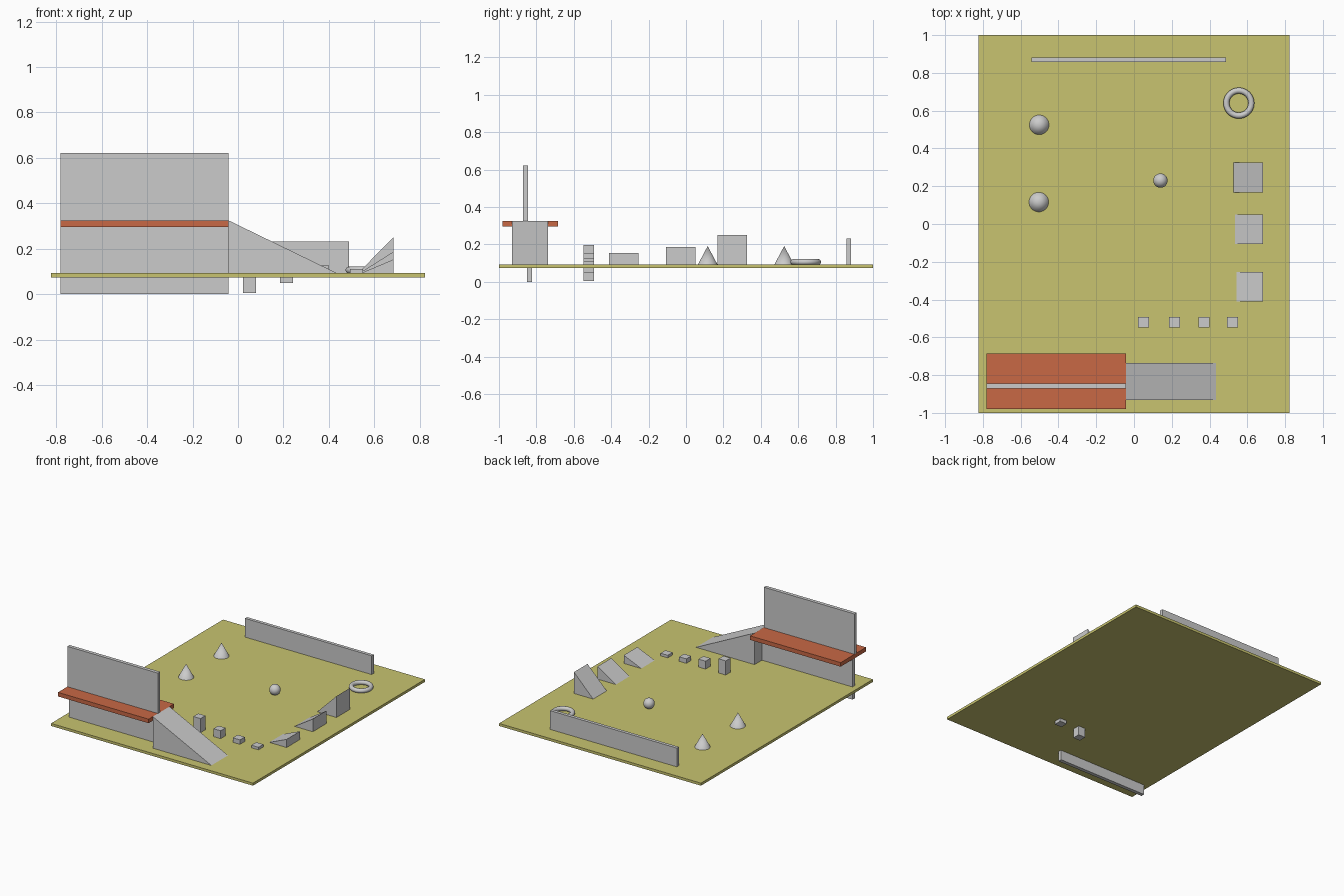
import bpy, bmesh
from math import radians

if "Cube" in bpy.data.objects:
    bpy.data.objects.remove(bpy.data.objects["Cube"])

FLOOR_BOTTOM, FLOOR_TOP = 0.074, 0.093


def material(name, colour):
    m = bpy.data.materials.new(name)
    m.diffuse_color = (*colour, 1)
    m.use_nodes = True
    m.node_tree.nodes["Principled BSDF"].inputs["Base Color"].default_value = m.diffuse_color
    return m


def prism(name, profile, y0, y1, mat=None):
    """Extrude an x-z profile along y."""
    bm = bmesh.new()
    face = bm.faces.new([bm.verts.new((x, y0, z)) for x, z in profile])
    ext = bmesh.ops.extrude_face_region(bm, geom=[face])
    verts = [v for v in ext["geom"] if isinstance(v, bmesh.types.BMVert)]
    bmesh.ops.translate(bm, verts=verts, vec=(0, y1 - y0, 0))
    bmesh.ops.recalc_face_normals(bm, faces=bm.faces)
    mesh = bpy.data.meshes.new(name)
    bm.to_mesh(mesh)
    bm.free()
    obj = bpy.data.objects.new(name, mesh)
    bpy.context.collection.objects.link(obj)
    if mat:
        mesh.materials.append(mat)
    return obj


def box(name, x0, x1, y0, y1, z0, z1, mat=None):
    return prism(name, [(x0, z0), (x1, z0), (x1, z1), (x0, z1)], y0, y1, mat)


def finish(name):
    bpy.context.object.name = name
    bpy.ops.object.shade_smooth_by_angle(angle=radians(40))


olive = material("olive", (0.58, 0.55, 0.16))
orange = material("orange", (0.58, 0.14, 0.06))

# Floor
box("floor", -0.822, 0.822, -1, 1, FLOOR_BOTTOM, FLOOR_TOP, olive)

# Raised walkway with its walls and ramp
box("lower_wall", -0.78, -0.042, -0.85, -0.823, 0, 0.3)
box("walkway", -0.78, -0.042, -0.98, -0.685, 0.295, 0.325, orange)
box("upper_wall", -0.78, -0.042, -0.871, -0.845, 0.32, 0.622)
prism("ramp", [(-0.042, 0.088), (0.445, 0.088), (-0.042, 0.325)], -0.931, -0.737)

# Back wall
box("back_wall", -0.543, 0.488, 0.858, 0.882, 0.093, 0.231)

# Row of shrinking blocks, the tall ones passing through the floor
for i, (x, z0, z1) in enumerate([(0.05, 0.005, 0.197), (0.214, 0.05, 0.151),
                                 (0.371, 0.076, 0.126), (0.522, 0.082, 0.112)]):
    box(f"block_{i + 1}", x - 0.029, x + 0.029, -0.549, -0.492, z0, z1)

# Small wedges rising towards the right edge
for i, (x0, y, top) in enumerate([(0.525, 0.247, 0.25), (0.53, -0.028, 0.187),
                                  (0.535, -0.332, 0.153)]):
    prism(f"wedge_{i + 1}", [(x0, 0.09), (0.684, 0.09), (0.684, top)],
          y - 0.079, y + 0.079)

# Cones
for i, (x, y) in enumerate([(-0.502, 0.525), (-0.504, 0.116)]):
    bpy.ops.mesh.primitive_cone_add(vertices=32, radius1=0.053, radius2=0, depth=0.1,
                                    location=(x, y, FLOOR_TOP + 0.048))
    finish(f"cone_{i + 1}")

# Ball
bpy.ops.mesh.primitive_uv_sphere_add(segments=32, ring_count=16, radius=0.038,
                                     location=(0.14, 0.23, FLOOR_TOP + 0.036))
finish("ball")

# Ring
bpy.ops.mesh.primitive_torus_add(major_segments=48, minor_segments=12,
                                 major_radius=0.066, minor_radius=0.016,
                                 location=(0.555, 0.64, 0.106))
finish("ring")
